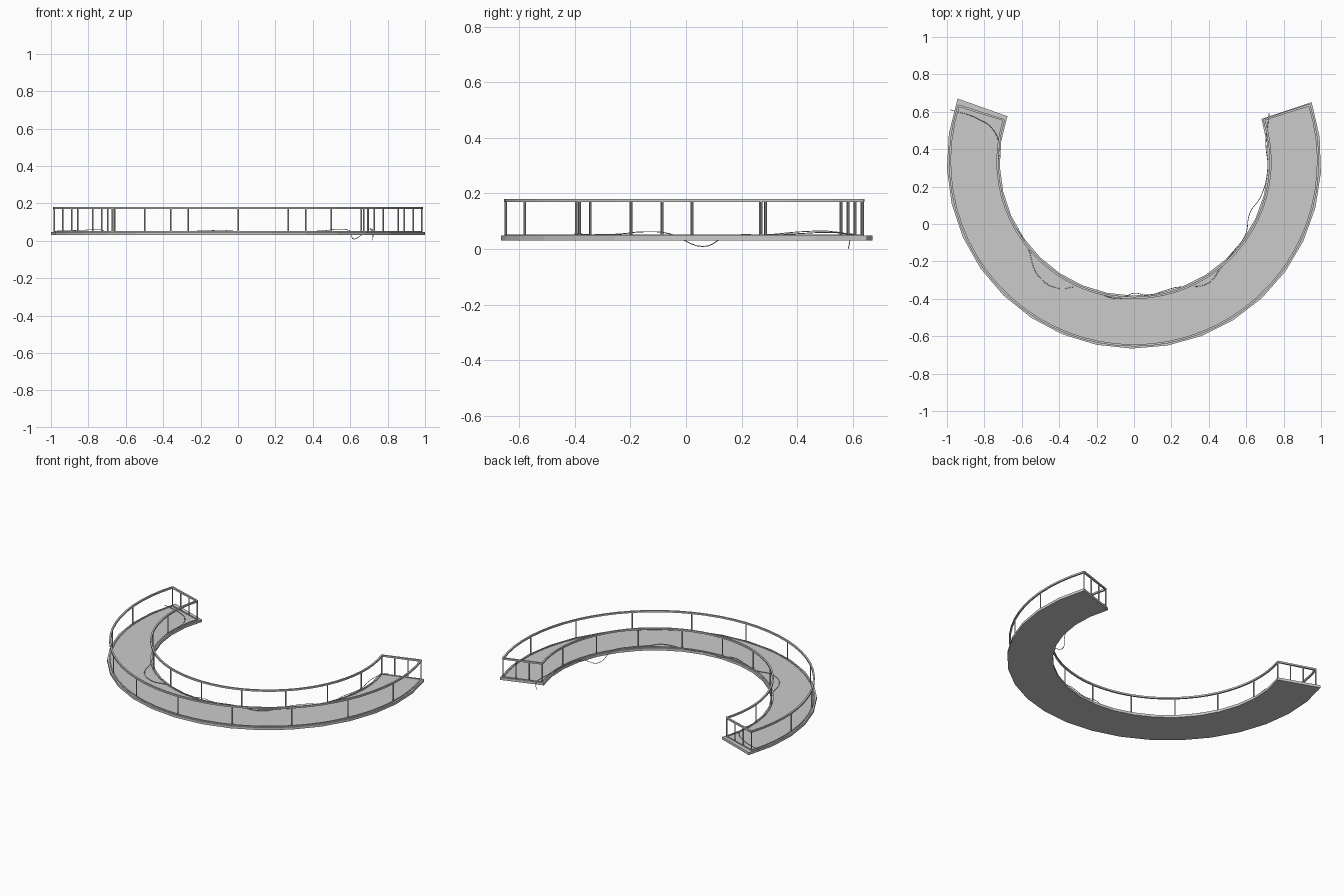
import bpy, bmesh, math
from mathutils import Vector

if "Cube" in bpy.data.objects:
    bpy.data.objects.remove(bpy.data.objects["Cube"])

CY = 0.335                       # centre of the ring in y
DECK_IN, DECK_OUT = 0.718, 1.001
RAIL_IN, RAIL_OUT = 0.73, 0.984
DECK_Z0, DECK_Z1 = 0.031, 0.048
RAIL_Z = 0.175
D0, D1 = 180 - 19.6, 360 + 18.4  # deck end angles
A0, A1 = 180 - 17.6, 360 + 17.8  # railing end angles


def polar(r, deg, z=0.0):
    a = math.radians(deg)
    return Vector((r * math.cos(a), CY + r * math.sin(a), z))


def new_object(name, bm):
    bmesh.ops.recalc_face_normals(bm, faces=bm.faces)
    me = bpy.data.meshes.new(name)
    bm.to_mesh(me)
    bm.free()
    ob = bpy.data.objects.new(name, me)
    bpy.context.collection.objects.link(ob)
    return ob


def sweep_arc(name, r0, r1, z0, z1, a0, a1, n):
    """Rectangular section swept around the ring."""
    bm = bmesh.new()
    rings = []
    for i in range(n + 1):
        d = a0 + (a1 - a0) * i / n
        rings.append([bm.verts.new(polar(r, d, z))
                      for r, z in ((r0, z0), (r1, z0), (r1, z1), (r0, z1))])
    for a, b in zip(rings, rings[1:]):
        for k in range(4):
            bm.faces.new((a[k], a[(k + 1) % 4], b[(k + 1) % 4], b[k]))
    bm.faces.new(rings[0])
    bm.faces.new(rings[-1])
    return new_object(name, bm)


def tube(name, points, radius, spline='POLY', sides=1):
    cu = bpy.data.curves.new(name, 'CURVE')
    cu.dimensions = '3D'
    cu.bevel_depth = radius
    cu.bevel_resolution = sides
    cu.use_fill_caps = True
    cu.resolution_u = 6
    s = cu.splines.new(spline)
    if spline == 'BEZIER':
        s.bezier_points.add(len(points) - 1)
        for bp, p in zip(s.bezier_points, points):
            bp.co = p
            bp.handle_left_type = bp.handle_right_type = 'AUTO'
    else:
        s.points.add(len(points) - 1)
        for sp, p in zip(s.points, points):
            sp.co = (*p, 1)
    ob = bpy.data.objects.new(name, cu)
    bpy.context.collection.objects.link(ob)
    return ob


# curved walkway deck
sweep_arc("deck", DECK_IN, DECK_OUT, DECK_Z0, DECK_Z1, D0, D1, 20)

# curved hand rails and thin floor rails
h = 0.0055
for side, r in (("inner", RAIL_IN), ("outer", RAIL_OUT)):
    sweep_arc(side + "_hand_rail", r - h, r + h, RAIL_Z - h, RAIL_Z + h, A0, A1, 40)
    sweep_arc(side + "_floor_rail", r - 0.004, r + 0.004, 0.046, 0.052, A0, A1, 40)

# straight rails across both ends
half = math.degrees(h / 0.85)
for side, d in (("left", A0), ("right", A1)):
    sweep_arc(side + "_end_hand_rail", RAIL_IN, RAIL_OUT, RAIL_Z - h, RAIL_Z + h,
              d - half, d + half, 1)
    sweep_arc(side + "_end_floor_rail", RAIL_IN, RAIL_OUT, 0.046, 0.052,
              d - half * 0.7, d + half * 0.7, 1)

# posts along both curves, plus two at each end
spots = [(r, A0 + (A1 - A0) * i / 10) for r in (RAIL_IN, RAIL_OUT) for i in range(11)]
spots += [(RAIL_IN + (RAIL_OUT - RAIL_IN) * k / 3, d) for d in (A0, A1) for k in (1, 2)]
bm = bmesh.new()
for r, d in spots:
    g = bmesh.ops.create_cone(bm, cap_ends=True, segments=8, radius1=0.0042,
                              radius2=0.0042, depth=RAIL_Z - 0.04)
    bmesh.ops.translate(bm, verts=g["verts"], vec=polar(r, d, (RAIL_Z + 0.04) / 2))
posts = new_object("railing_posts", bm)

# loose cable wandering along the inner rail and hanging over the edge
cable = [(-.98, .61, .052), (-.85, .57, .056), (-.75, .5, .06), (-.72, .4, .055),
         (-.73, .3, .051), (-.66, .03, .051), (-.57, -.12, .051), (-.51, -.28, .051),
         (-.40, -.345, .051), (-.30, -.335, .051), (-.19, -.37, .053), (-.08, -.40, .056),
         (0, -.37, .051), (.07, -.38, .052), (.22, -.34, .051), (.40, -.315, .052),
         (.46, -.24, .054), (.53, -.15, .062), (.595, -.06, .055), (.62, .06, .009),
         (.68, .15, .046), (.715, .3, .052), (.705, .43, .063), (.715, .53, .062),
         (.722, .585, .045), (.72, .585, .001)]
tube("loose_cable", [Vector(p) for p in cable], 0.0018, 'BEZIER')
